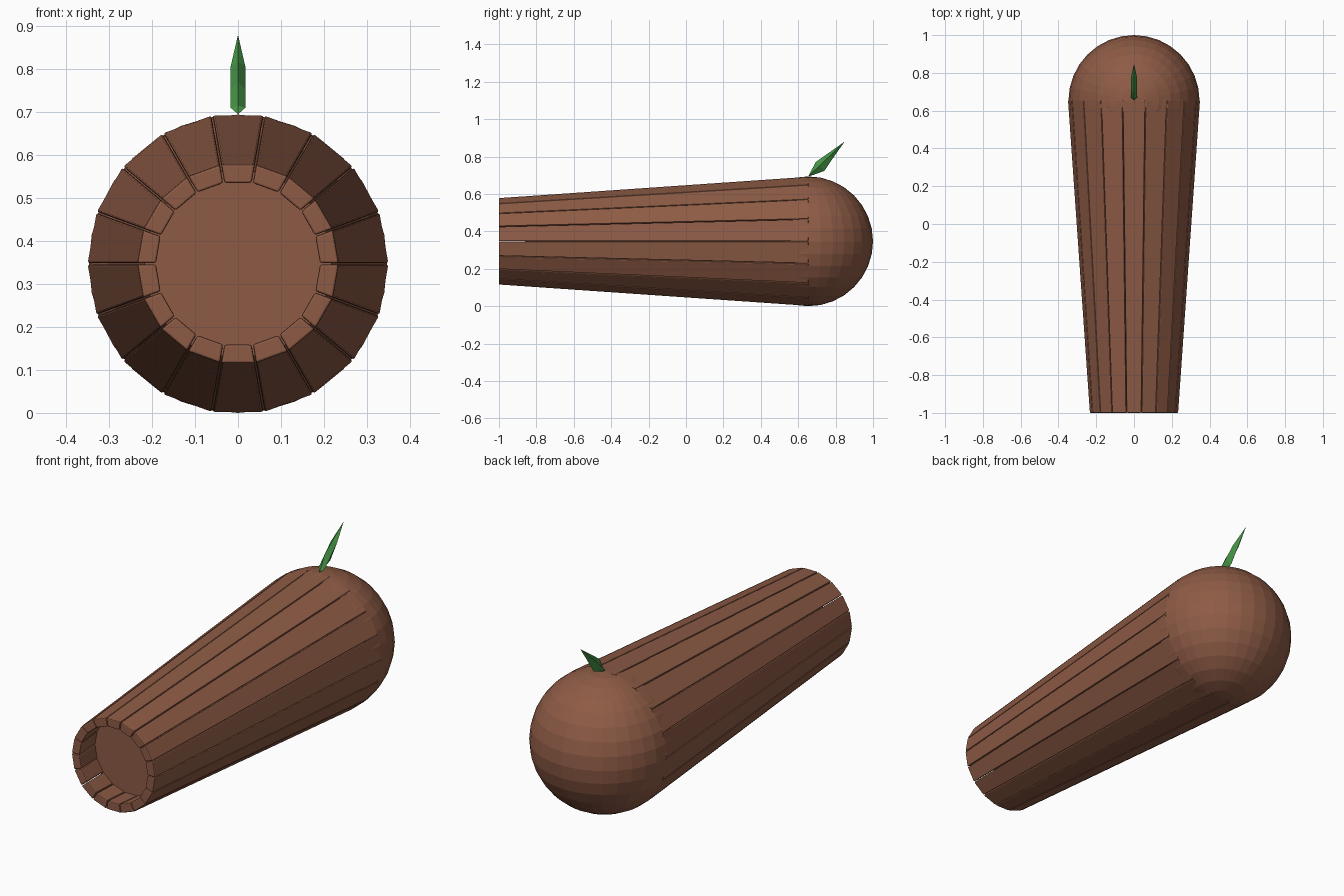
import bpy, bmesh
from math import radians, tan
from mathutils import Matrix, Vector

default = bpy.data.objects.get("Cube")
if default:
    bpy.data.objects.remove(default)

AXIS_Z = 0.347          # height of the barrel axis
FRONT, BACK = -1.0, 0.655
PLANKS = 18
THICK = 0.043


def material(name, rgb):
    m = bpy.data.materials.new(name)
    m.use_nodes = True
    color = (*rgb, 1)
    m.diffuse_color = color
    m.node_tree.nodes["Principled BSDF"].inputs["Base Color"].default_value = color
    return m


brown = material("warm brown", (0.27, 0.105, 0.06))
green = material("leaf green", (0.06, 0.30, 0.06))


def add_object(name, bm, mat):
    bmesh.ops.recalc_face_normals(bm, faces=bm.faces)
    mesh = bpy.data.meshes.new(name)
    bm.to_mesh(mesh)
    bm.free()
    mesh.materials.append(mat)
    ob = bpy.data.objects.new(name, mesh)
    bpy.context.collection.objects.link(ob)
    return ob


# Ring of tapered planks
def plank_section(bm, y, outer):
    half = tan(radians(180 / PLANKS))
    gap = 0.0015
    points = []
    for r, side in ((outer, -1), (outer, 1), (outer - THICK, 1), (outer - THICK, -1)):
        points.append(bm.verts.new((side * (r * half - gap), y, r)))
    return points


def loft(bm, a, b):
    n = len(a)
    for i in range(n):
        bm.faces.new((a[i], a[(i + 1) % n], b[(i + 1) % n], b[i]))


bm = bmesh.new()
for i in range(PLANKS):
    near = plank_section(bm, FRONT, 0.231)
    far = plank_section(bm, BACK, 0.345)
    loft(bm, near, far)
    bm.faces.new(near)
    bm.faces.new(far)
    turn = Matrix.Rotation(radians(360 / PLANKS) * i, 4, "Y")
    bmesh.ops.transform(bm, matrix=Matrix.Translation((0, 0, AXIS_Z)) @ turn, verts=near + far)
planks = add_object("barrel_planks", bm, brown)
bevel = planks.modifiers.new("Rounded edges", "BEVEL")
bevel.width = 0.005
bevel.segments = 2

# Inner core, whose front cap is the recessed floor of the opening
core_front = -0.86
bm = bmesh.new()
bmesh.ops.create_cone(bm, cap_ends=True, segments=36, radius1=0.218, radius2=0.315,
                      depth=BACK - core_front,
                      matrix=Matrix.Translation((0, (BACK + core_front) / 2, AXIS_Z))
                      @ Matrix.Rotation(radians(-90), 4, "X"))
add_object("inner_core", bm, brown)

# Faceted ball at the back
bm = bmesh.new()
bmesh.ops.create_uvsphere(bm, u_segments=32, v_segments=16, radius=0.347,
                          matrix=Matrix.Translation((0, 0.653, AXIS_Z)))
add_object("rear_ball", bm, brown)

# Leaf: a spindle with diamond sections along a slanted axis
base = Vector((0, 0.655, 0.695))
tip = Vector((0, 0.848, 0.88))
along = tip - base
up = Vector((0, -along.z, along.y)).normalized()
side = Vector((0.017, 0, 0))
bm = bmesh.new()
rings = []
for t, high, low in ((0.08, 0.008, 0.012), (0.3, 0.028, 0.038), (0.6, 0.016, 0.021)):
    c = base + along * t
    rings.append([bm.verts.new(p) for p in (c + side, c + up * high, c - side, c - up * low)])
for a, b in zip(rings, rings[1:]):
    loft(bm, a, b)
for ring, point in ((rings[0], base), (rings[-1], tip)):
    end = bm.verts.new(point)
    for i in range(4):
        bm.faces.new((ring[i], ring[(i + 1) % 4], end))
add_object("leaf", bm, green)
